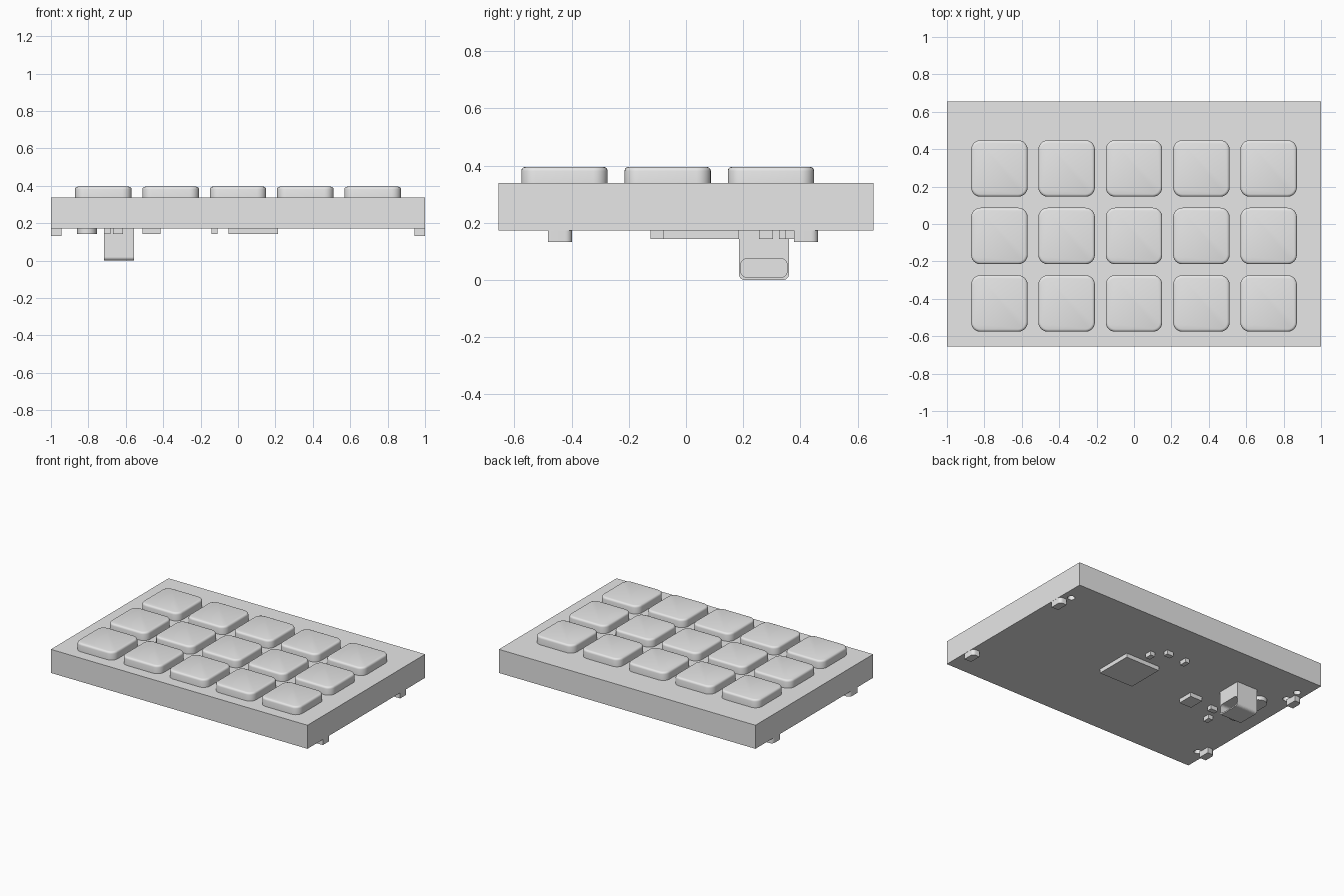
import bpy, bmesh

old = bpy.data.objects.get("Cube")
if old:
    bpy.data.objects.remove(old, do_unlink=True)

grey = bpy.data.materials.new("plain grey")
grey.use_nodes = True
grey.diffuse_color = (0.8, 0.8, 0.8, 1)
grey.node_tree.nodes["Principled BSDF"].inputs["Base Color"].default_value = (0.8, 0.8, 0.8, 1)


def finish(name, bm, smooth=False):
    bmesh.ops.recalc_face_normals(bm, faces=bm.faces)
    mesh = bpy.data.meshes.new(name)
    bm.to_mesh(mesh)
    bm.free()
    mesh.materials.append(grey)
    ob = bpy.data.objects.new(name, mesh)
    bpy.context.collection.objects.link(ob)
    if smooth:
        bpy.ops.object.select_all(action='DESELECT')
        ob.select_set(True)
        bpy.context.view_layer.objects.active = ob
        bpy.ops.object.shade_smooth_by_angle(angle=0.6)
    return ob


def block_mesh(x, y, z):
    """Box between the (low, high) pairs of each axis."""
    bm = bmesh.new()
    bmesh.ops.create_cube(bm, size=1)
    for v in bm.verts:
        v.co = [r[0] if c < 0 else r[1] for r, c in zip((x, y, z), v.co)]
    return bm


def round_edges(bm, test, radius, segments):
    """Round the edges whose two end points pass the test."""
    edges = [e for e in bm.edges if test(e.verts[0].co, e.verts[1].co)]
    bmesh.ops.bevel(bm, geom=edges, offset=radius, segments=segments,
                    profile=0.5, affect='EDGES')


def block(name, x, y, z):
    return finish(name, block_mesh(x, y, z))


def along(axis):
    return lambda a, b: all(abs(a[i] - b[i]) < 1e-5 for i in range(3) if i != axis)


def cut(target, cutter):
    cutter.hide_render = True
    cutter.hide_set(True)
    cutter.display_type = 'WIRE'
    mod = target.modifiers.new("cut", 'BOOLEAN')
    mod.operation = 'DIFFERENCE'
    mod.solver = 'EXACT'
    mod.object = cutter
    # apply the cut and drop the helper
    bpy.context.view_layer.update()
    graph = bpy.context.evaluated_depsgraph_get()
    target.data = bpy.data.meshes.new_from_object(target.evaluated_get(graph))
    target.modifiers.clear()
    bpy.data.objects.remove(cutter, do_unlink=True)


BASE, DECK, TOP = 0.172, 0.338, 0.395

# Case slab
case = block("case", (-1, 1), (-0.655, 0.655), (BASE, DECK))

# Small round sockets in the underside
for side in (-1, 1):
    for y in (-0.485, 0.39, 0.495):
        bm = bmesh.new()
        bmesh.ops.create_cone(bm, cap_ends=True, segments=20, radius1=0.024,
                              radius2=0.024, depth=0.08)
        bmesh.ops.translate(bm, verts=bm.verts, vec=(side * 0.935, y, BASE))
        cut(case, finish("socket_cutter", bm))

# Keycaps: rounded corners, then a softened top rim
HALF = 0.151
for row, cy in enumerate((-0.425, -0.064, 0.297)):
    for col in range(5):
        cx = (col - 2) * 0.36
        bm = block_mesh((cx - HALF, cx + HALF), (cy - HALF, cy + HALF), (DECK - 0.01, TOP))
        round_edges(bm, along(2), 0.05, 6)
        round_edges(bm, lambda a, b: min(a.z, b.z) > TOP - 1e-4, 0.014, 3)
        finish(f"keycap_{row + 1}_{col + 1}", bm, smooth=True)

# Side legs, rounded on the outer rear corner
for side, label in ((-1, "right"), (1, "left")):
    for y, end in ((-0.482, "front"), (0.378, "rear")):
        xs = sorted((side * 0.945, side * 0.999))
        bm = block_mesh(xs, (y, y + 0.084), (0.132, BASE + 0.005))
        round_edges(bm, lambda a, b: along(2)(a, b) and a.y > y + 0.05
                    and abs(a.x) > 0.98, 0.024, 5)
        finish(f"leg_{end}_{label}", bm, smooth=True)

# Cable port with a hollow mouth facing left
bm = block_mesh((-0.717, -0.555), (0.185, 0.36), (0, BASE + 0.005))
round_edges(bm, lambda a, b: along(0)(a, b) and a.z < 0.01, 0.02, 5)
port = finish("cable_port", bm)
bm = block_mesh((-0.69, -0.5), (0.192, 0.353), (0.009, 0.074))
round_edges(bm, along(0), 0.02, 5)
cut(port, finish("mouth_cutter", bm))

# Circuit parts under the case
LOW, IN = 0.143, BASE + 0.005
block("main_chip", (-0.05, 0.215), (-0.08, 0.185), (LOW, IN))
block("small_chip", (-0.51, -0.415), (-0.045, 0.065), (LOW, IN))

bm = block_mesh((-0.86, -0.755), (0.0, 0.32), (LOW, IN))
round_edges(bm, along(2), 0.05, 6)
finish("crystal", bm, smooth=True)

parts = ((0.1, 0.28, 0.035, 0.05), (0.02, 0.365, 0.05, 0.035),
         (-0.125, 0.352, 0.032, 0.055), (-0.642, 0.01, 0.055, 0.035),
         (-0.698, -0.1, 0.035, 0.05))
for i, (x, y, w, d) in enumerate(parts):
    block(f"small_part_{i + 1}", (x - w / 2, x + w / 2), (y - d / 2, y + d / 2), (LOW, IN))
